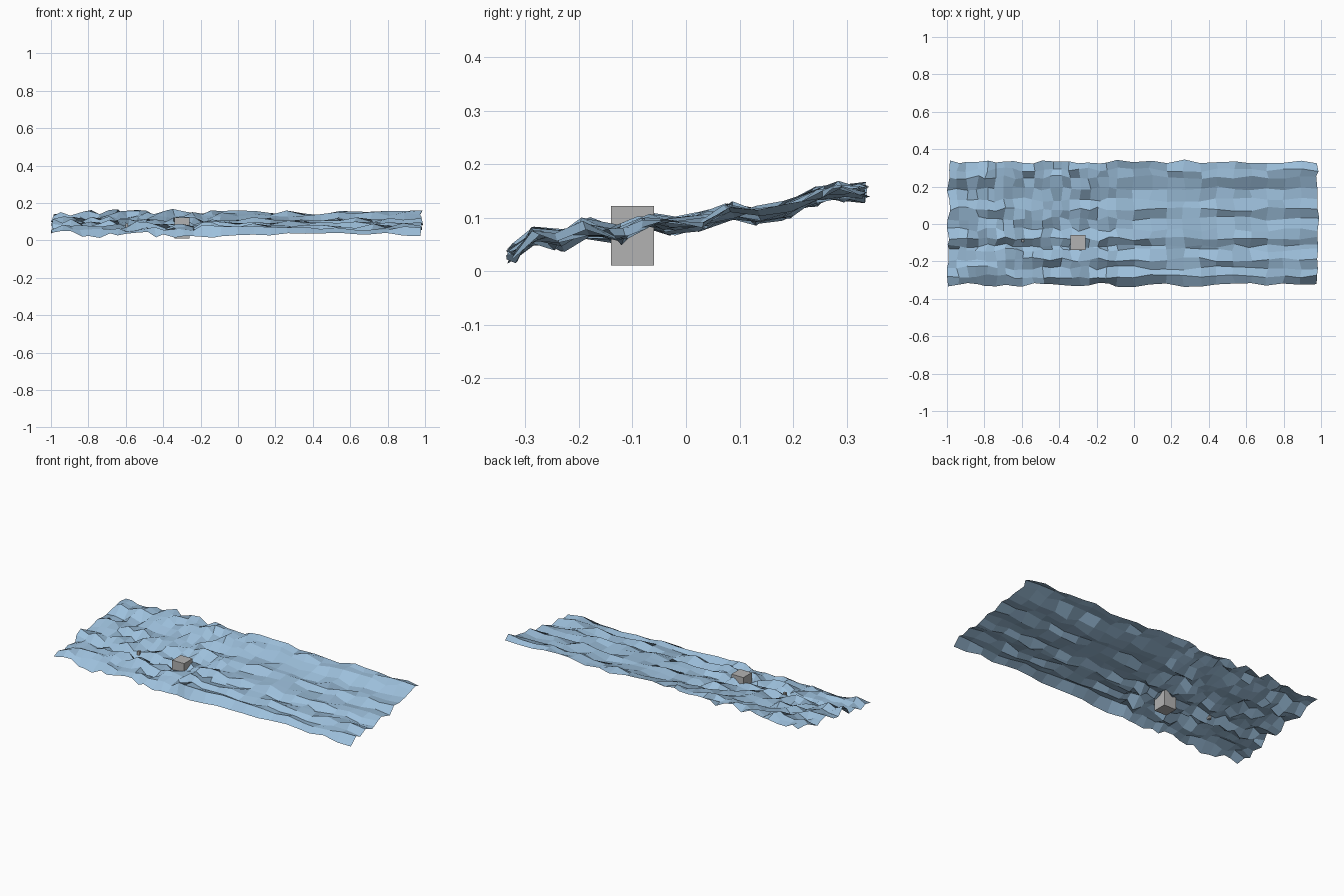
import bpy, bmesh, random

if "Cube" in bpy.data.objects:
    bpy.data.objects.remove(bpy.data.objects["Cube"])

random.seed(7)

def material(name, rgb):
    m = bpy.data.materials.new(name)
    m.diffuse_color = (*rgb, 1)
    m.use_nodes = True
    m.node_tree.nodes["Principled BSDF"].inputs["Base Color"].default_value = m.diffuse_color
    return m

blue = material("pale_blue", (0.34, 0.53, 0.72))
grey = material("grey", (0.45, 0.45, 0.45))

# Stepped cross-section of the sloping sheet: (y, z)
profile = [(-0.325, 0.035), (-0.28, 0.062), (-0.235, 0.058), (-0.19, 0.08),
           (-0.14, 0.068), (-0.115, 0.07), (-0.08, 0.095), (-0.03, 0.088),
           (0.03, 0.092), (0.08, 0.113), (0.13, 0.105), (0.19, 0.113),
           (0.25, 0.14), (0.29, 0.148), (0.335, 0.148)]

# Columns: narrow on the left, wider on the right
xs = [-0.99 + 0.05 * i for i in range(18)] + [-0.09 + 0.0892 * i for i in range(13)]

# Rough sheet
bm = bmesh.new()
grid = []
for x in xs:
    rough = 0.022 if x < -0.1 else 0.014
    col = []
    for y, z in profile:
        col.append(bm.verts.new((x + random.uniform(-0.011, 0.011),
                                 y + random.uniform(-0.012, 0.012),
                                 max(0.004, z + random.uniform(-rough, rough)))))
    grid.append(col)
for a, b in zip(grid, grid[1:]):
    for j in range(len(profile) - 1):
        bm.faces.new((a[j], b[j], b[j + 1], a[j + 1]))
mesh = bpy.data.meshes.new("rough_sheet")
bm.to_mesh(mesh)
bm.free()
mesh.materials.append(blue)
bpy.context.collection.objects.link(bpy.data.objects.new("rough_sheet", mesh))

# Blocks stuck through the sheet
def block(name, centre, size):
    bpy.ops.mesh.primitive_cube_add(size=1, location=centre)
    o = bpy.context.object
    o.name = name
    o.scale = size
    o.data.materials.append(grey)

block("large_block", (-0.30, -0.10, 0.066), (0.08, 0.08, 0.112))
block("small_block", (-0.595, -0.09, 0.075), (0.015, 0.015, 0.03))
